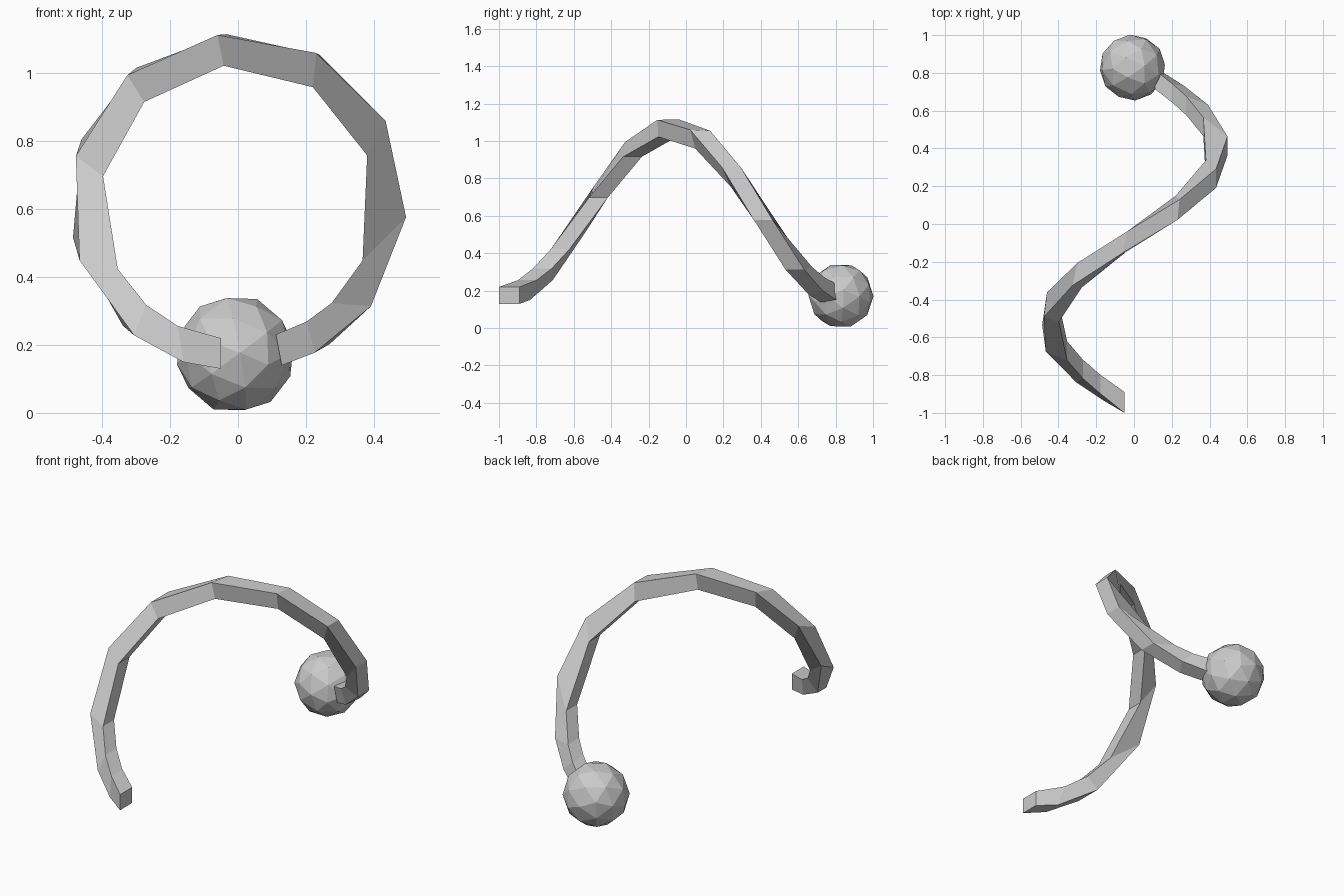
import bpy, bmesh
from math import sin, cos, radians

if "Cube" in bpy.data.objects:
    bpy.data.objects.remove(bpy.data.objects["Cube"])

# Helix about the y axis: angle measured from straight down, clockwise in front view
AXIS_Z = 0.62
R_OUT, R_IN = 0.497, 0.405
RISE = 0.00507          # y advance per degree
WIDTH = 0.10            # y width of the square section


def rail(angle, radius, shift):
    a = radians(angle)
    return (-radius * sin(a), -1 + RISE * (angle - 6) + shift, AXIS_Z - radius * cos(a))


# Angles of each ring's corners: outer front, outer back, inner edge
rings = [(6, 6, 7), (18.8, 18.8, 26), (38, 43, 42), (70, 78, 61), (106, 112, 101),
         (139, 143, 137), (173, 176, 174), (207.6, 209, 213), (241, 241, 250),
         (275, 275, 295), (308, 308, 317), (333, 327, 330), (345, 345, 344)]

# Coiled square arm
bm = bmesh.new()
loops = []
for i, (of, ob, inner) in enumerate(rings):
    pts = [rail(of, R_OUT, 0), rail(ob, R_OUT, WIDTH),
           rail(inner, R_IN, WIDTH), rail(inner, R_IN, 0)]
    if i == 0:          # square-cut free end
        pts = [(-0.05, -1, 0.13), (-0.05, -0.89, 0.13), (-0.05, -0.89, 0.22), (-0.05, -1, 0.22)]
    loops.append([bm.verts.new(p) for p in pts])
for a, b in zip(loops, loops[1:]):
    for k in range(4):
        n = (k + 1) % 4
        bm.faces.new((a[k], a[n], b[n], b[k]))
bm.faces.new(loops[0])
bm.faces.new(loops[-1])
bmesh.ops.recalc_face_normals(bm, faces=bm.faces)
mesh = bpy.data.meshes.new("coiled_arm")
bm.to_mesh(mesh)
bm.free()
bpy.context.collection.objects.link(bpy.data.objects.new("coiled_arm", mesh))

# Faceted ball at the rear end
bpy.ops.mesh.primitive_ico_sphere_add(subdivisions=2, radius=0.175, location=(-0.008, 0.828, 0.173),
                                      rotation=(radians(35), radians(12), radians(20)))
bpy.context.object.name = "end_ball"
